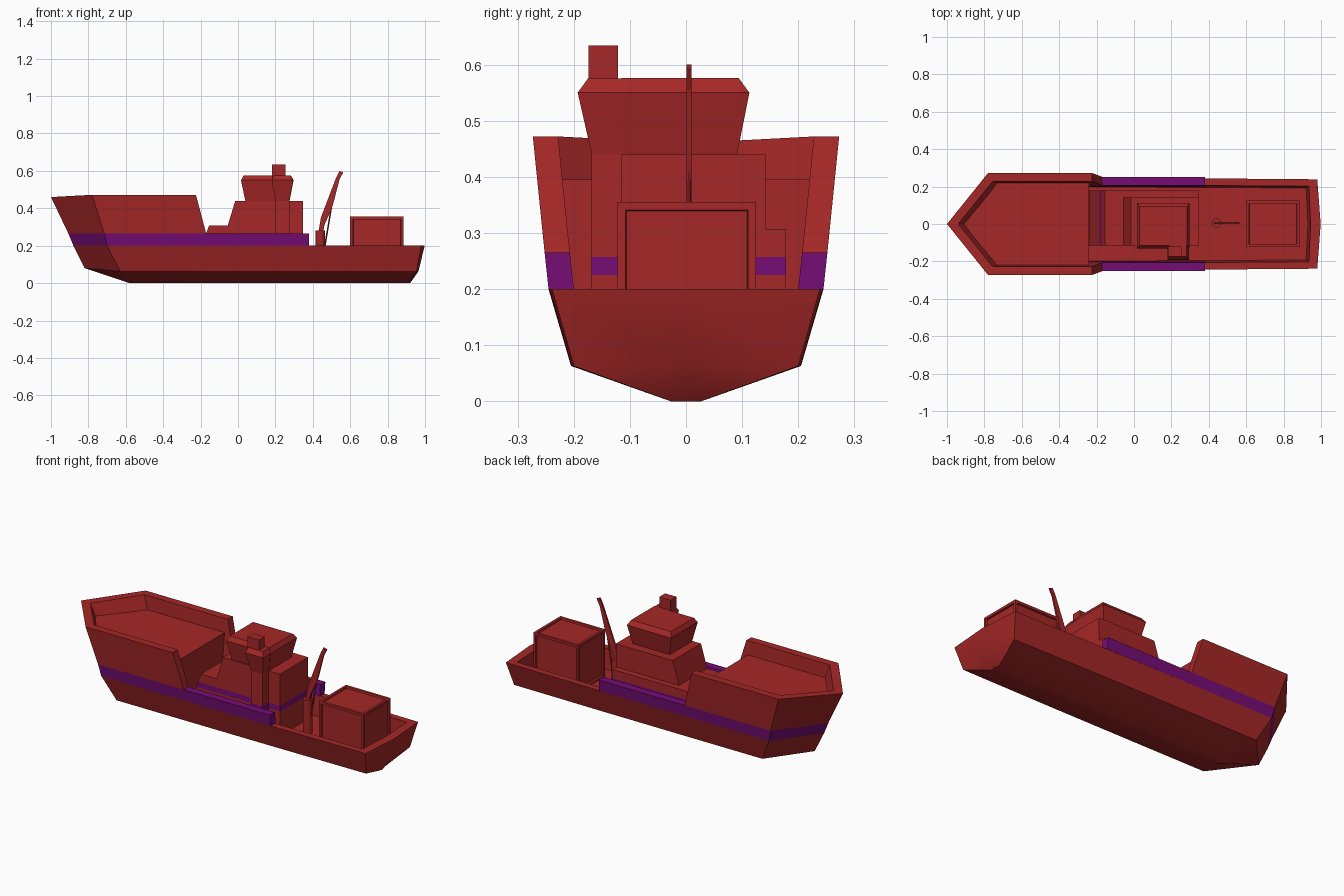
import bpy, bmesh, math
from mathutils import Vector

if "Cube" in bpy.data.objects:
    bpy.data.objects.remove(bpy.data.objects["Cube"])


def mat(name, col):
    m = bpy.data.materials.new(name)
    m.diffuse_color = (*col, 1)
    m.use_nodes = True
    m.node_tree.nodes["Principled BSDF"].inputs["Base Color"].default_value = m.diffuse_color
    return m


RED = mat("deep red", (0.38, 0.02, 0.02))
PURPLE = mat("purple", (0.18, 0.004, 0.18))


def finish(bm, name, color=RED, band=None, smooth=None):
    """Make an object; band=(z0,z1) paints a purple stripe between two heights."""
    if band:
        for z in band:
            bmesh.ops.bisect_plane(bm, geom=bm.verts[:] + bm.edges[:] + bm.faces[:],
                                   plane_co=(0, 0, z), plane_no=(0, 0, 1))
    bmesh.ops.recalc_face_normals(bm, faces=bm.faces)
    me = bpy.data.meshes.new(name)
    me.materials.append(color)
    me.materials.append(PURPLE)
    if band:
        for f in bm.faces:
            z = f.calc_center_median().z
            if band[0] < z < band[1] and abs(f.normal.z) < 0.9:
                f.material_index = 1
    bm.to_mesh(me)
    bm.free()
    ob = bpy.data.objects.new(name, me)
    bpy.context.collection.objects.link(ob)
    if smooth:
        bpy.ops.object.select_all(action='DESELECT')
        ob.select_set(True)
        bpy.context.view_layer.objects.active = ob
        bpy.ops.object.shade_smooth_by_angle(angle=math.radians(smooth))
    return ob


def loft(rings):
    """Skin a stack of equal-length closed rings, capped at both ends."""
    bm = bmesh.new()
    vs = [[bm.verts.new(p) for p in r] for r in rings]
    n = len(vs[0])
    for a, b in zip(vs, vs[1:]):
        for i in range(n):
            j = (i + 1) % n
            bm.faces.new((a[i], a[j], b[j], b[i]))
    bm.faces.new(vs[0])
    bm.faces.new(vs[-1])
    return bm


def rects(levels):
    """Stack of rectangles given as (z, x0, x1, y0, y1)."""
    return loft([[(a, c, z), (b, c, z), (b, d, z), (a, d, z)] for z, a, b, c, d in levels])


def prism(profile, y0, y1):
    return loft([[(x, y, z) for x, z in profile] for y in (y0, y1)])


def hull_ring(z, bow, bow_z, sh, hw, sc, sm):
    half = [(sh, hw, z), (-0.17, hw, z), (0.38, hw * 0.995, z), (sc, hw * 0.975, z)]
    return [(bow, 0, bow_z)] + half + [(sm, 0, z)] + [(x, -y, zz) for x, y, zz in reversed(half)]


# Lower hull with recessed working deck
finish(loft([
    hull_ring(0.0, -0.58, 0.0, -0.55, 0.027, 0.91, 0.92),
    hull_ring(0.063, -0.82, 0.08, -0.63, 0.205, 0.955, 0.965),
    hull_ring(0.2, -0.88, 0.2, -0.70, 0.245, 0.98, 0.998),
    hull_ring(0.2, -0.81, 0.2, -0.67, 0.207, 0.935, 0.945),
    hull_ring(0.085, -0.76, 0.085, -0.63, 0.197, 0.92, 0.93)]), "hull", smooth=30)


def bow_wall(name, color, lo, hi):
    """Thick wall running round the bow; lo/hi = (z, end x, shoulder x, half width, bow x, bow z)."""
    def path(l, t, dx):
        z, e, s, w, b, bz = l
        return [(e, w - t, z), (s + dx * 0.4, w - t, z), (b + dx, 0, bz),
                (s + dx * 0.4, t - w, z), (e, t - w, z)]
    cols = [path(lo, 0, 0), path(hi, 0, 0), path(hi, 0.045, 0.06), path(lo, 0.045, 0.06)]
    return finish(loft([[c[i] for c in cols] for i in range(5)]), name, color, smooth=30)


# Purple side band and raised bow bulwark
bow_wall("side_band", PURPLE, (0.2, 0.38, -0.70, 0.245, -0.88, 0.2),
         (0.265, 0.38, -0.715, 0.252, -0.907, 0.265))
bow_wall("bow_bulwark", RED, (0.265, -0.17, -0.715, 0.252, -0.907, 0.265),
         (0.472, -0.225, -0.78, 0.273, -1.0, 0.46))

# Raised foredeck with its aft bulkhead
finish(loft([[(b, 0, z), (s, w, z), (-0.24, w, z), (-0.24, -w, z), (s, -w, z)]
             for z, b, s, w in ((0.09, -0.76, -0.63, 0.195), (0.265, -0.87, -0.70, 0.222),
                                (0.395, -0.94, -0.74, 0.238))]), "foredeck")

# Deckhouse: wide lower tier, upper tier with sloping front
BAND = (0.225, 0.257)
finish(prism([(-0.24, 0.08), (-0.155, 0.307), (0.348, 0.307), (0.348, 0.08)], -0.115, 0.178),
       "lower_house", band=BAND)
finish(prism([(-0.055, 0.3), (-0.055, 0.307), (-0.015, 0.44), (0.348, 0.44), (0.348, 0.3)],
             -0.115, 0.142), "upper_house")

# Bridge, side tower and funnel
finish(rects([(0.435, 0.04, 0.275, -0.11, 0.09), (0.55, 0.016, 0.297, -0.13, 0.113),
              (0.576, 0.03, 0.283, -0.115, 0.094)]), "bridge")
finish(rects([(0.08, 0.2, 0.275, -0.168, -0.1), (0.44, 0.2, 0.275, -0.168, -0.1),
              (0.55, 0.18, 0.295, -0.193, -0.1), (0.575, 0.19, 0.281, -0.175, -0.1)]),
       "side_tower", band=BAND)
finish(rects([(0.56, 0.183, 0.255, -0.174, -0.121), (0.634, 0.183, 0.255, -0.174, -0.121)]), "funnel")


def rod(name, a, b, r, sides=12):
    a, b = Vector(a), Vector(b)
    bm = bmesh.new()
    bmesh.ops.create_cone(bm, cap_ends=True, segments=sides, radius1=r, radius2=r, depth=(b - a).length)
    bmesh.ops.rotate(bm, verts=bm.verts, matrix=(b - a).to_track_quat('Z', 'Y').to_matrix())
    bmesh.ops.translate(bm, verts=bm.verts, vec=(a + b) / 2)
    finish(bm, name, smooth=40)


# Deck crane: post, bent jib and lifting ram
rod("crane_post", (0.44, 0.005, 0.08), (0.44, 0.005, 0.28), 0.025, 16)
finish(prism([(0.43, 0.27), (0.443, 0.35), (0.525, 0.565), (0.543, 0.6), (0.563, 0.592),
              (0.543, 0.555), (0.508, 0.42), (0.495, 0.385), (0.462, 0.31), (0.455, 0.27)],
             0.001, 0.010), "crane_jib")
rod("crane_ram", (0.463, 0.005, 0.19), (0.5, 0.005, 0.41), 0.004, 8)

# Cargo container with recessed panels
bm = rects([(0.08, 0.6, 0.885, -0.122, 0.125), (0.355, 0.6, 0.885, -0.122, 0.125)])
bmesh.ops.recalc_face_normals(bm, faces=bm.faces)
panels = [f for f in bm.faces if f.normal.z > -0.5]
bmesh.ops.inset_individual(bm, faces=panels, thickness=0.02)
bmesh.ops.inset_individual(bm, faces=panels, thickness=0.003, depth=-0.01)
finish(bm, "cargo_container")
